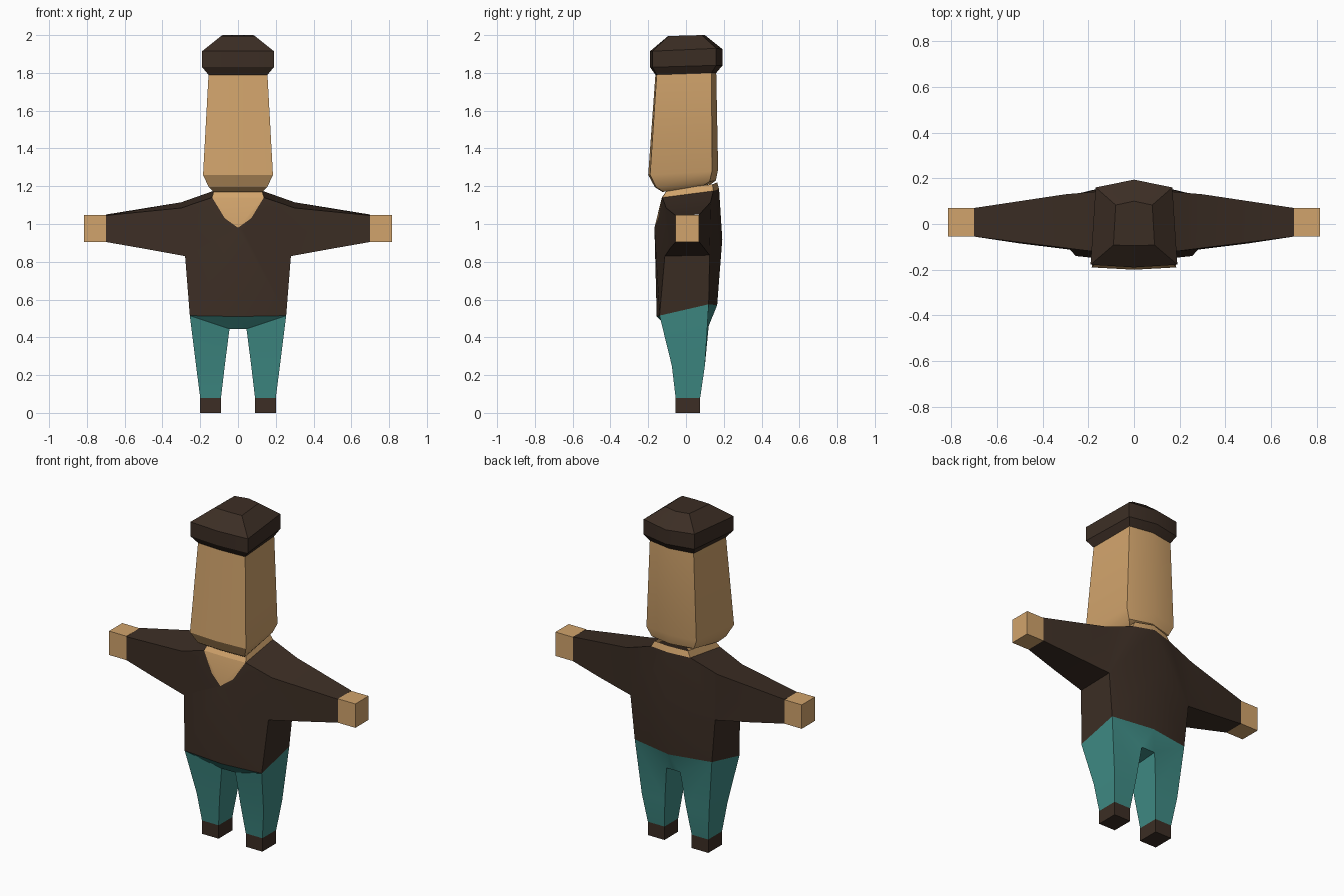
import bpy, bmesh
from mathutils import Vector

if "Cube" in bpy.data.objects:
    bpy.data.objects.remove(bpy.data.objects["Cube"])


def mat(name, rgb):
    m = bpy.data.materials.new(name)
    m.diffuse_color = (*rgb, 1)
    m.use_nodes = True
    m.node_tree.nodes["Principled BSDF"].inputs["Base Color"].default_value = m.diffuse_color
    return m


BROWN = mat("dark brown", (0.045, 0.027, 0.018))
SKIN = mat("tan skin", (0.64, 0.37, 0.15))
TEAL = mat("teal", (0.05, 0.26, 0.235))


def half_ring(xf, xb, yfm, yf, yb, ybm, zs):
    """Right half of a six-sided section: front middle, two corners, back middle."""
    return [(0, yfm, zs[0]), (xf, yf, zs[1]), (xb, yb, zs[2]), (0, ybm, zs[3])]


def strips(rings, bm, closed=False, skip=()):
    """Skin a list of four-point rings; returns the vertices by ring."""
    vs = [[p if isinstance(p, bmesh.types.BMVert) else bm.verts.new(p) for p in r] for r in rings]
    for i in range(len(vs) - 1):
        for j in range(4 if closed else 3):
            if (i, j) not in skip:
                k = (j + 1) % 4
                bm.faces.new((vs[i][j], vs[i][k], vs[i + 1][k], vs[i + 1][j]))
    return vs


def finish(name, bm, mats):
    """Mirror the half mesh across x = 0, weld it and make the object."""
    bmesh.ops.mirror(bm, geom=bm.verts[:] + bm.edges[:] + bm.faces[:],
                     axis='X', merge_dist=0.0001)
    bmesh.ops.remove_doubles(bm, verts=bm.verts[:], dist=0.0001)
    bmesh.ops.recalc_face_normals(bm, faces=bm.faces[:])
    me = bpy.data.meshes.new(name)
    bm.to_mesh(me)
    bm.free()
    ob = bpy.data.objects.new(name, me)
    bpy.context.collection.objects.link(ob)
    for m in mats:
        me.materials.append(m)
    bpy.ops.object.select_all(action='DESELECT')
    ob.select_set(True)
    bpy.context.view_layer.objects.active = ob
    bpy.ops.object.shade_smooth_by_angle(angle=0.5)
    return ob


def box_pair(name, lo, hi, material):
    bm = bmesh.new()
    lo, hi = Vector(lo), Vector(hi)
    bmesh.ops.create_cube(bm, size=1)
    for v in bm.verts:
        v.co = (lo + hi) / 2 + v.co * (hi - lo)
    finish(name, bm, [material])


# Shirt: torso sections, with sleeves drawn out of the open shoulder sides
waist = half_ring(0.255, 0.255, -0.155, -0.14, 0.12, 0.165, (0.51, 0.515, 0.575, 0.57))
collar = half_ring(0.138, 0.13, -0.128, -0.125, 0.145, 0.175, (1.14, 1.14, 1.175, 1.185))
bm = bmesh.new()
v = strips([
    waist,
    half_ring(0.28, 0.28, -0.167, -0.112, 0.125, 0.192, (0.98, 0.83, 0.835, 0.92)),
    collar], bm, skip={(1, 1)})
strips([
    [v[1][1], v[1][2], v[2][2], v[2][1]],
    [(0.5, -0.085, 0.87), (0.5, 0.098, 0.87), (0.30, 0.13, 1.115), (0.30, -0.105, 1.085)],
    [(0.7, -0.055, 0.905), (0.7, 0.07, 0.905), (0.7, 0.07, 1.05), (0.7, -0.055, 1.045)]],
    bm, closed=True)


def chest(bm):
    return [f for f in bm.faces if f.calc_center_median().y < -0.1
            and max(w.co.x for w in f.verts) < 0.29 and f.calc_center_median().z > 0.8]


# V-neck opening cut into the chest faces
bmesh.ops.triangulate(bm, faces=chest(bm))
slopes = [(0.0, 0.98, 0.72), (0.07, 1.03, 1.65)]
for x, z, s in slopes:
    fs = chest(bm)
    geom = set(fs) | {e for f in fs for e in f.edges} | {w for f in fs for w in f.verts}
    bmesh.ops.bisect_plane(bm, geom=list(geom), dist=0.0005,
                           plane_co=(x, 0, z), plane_no=(-s, 0, 1))
for f in chest(bm):
    c = f.calc_center_median()
    if all(c.z > z + s * (c.x - x) for x, z, s in slopes):
        f.material_index = 1
finish("shirt", bm, [BROWN, SKIN])

# Neck
bm = bmesh.new()
strips([collar,
        half_ring(0.125, 0.11, -0.1, -0.1, 0.14, 0.165, (1.18, 1.18, 1.21, 1.22))], bm)
finish("neck", bm, [SKIN])

# Head
brow = half_ring(0.156, 0.145, -0.162, -0.155, 0.135, 0.16, (1.79, 1.79, 1.80, 1.80))
bm = bmesh.new()
v = strips([
    half_ring(0.13, 0.11, -0.125, -0.12, 0.095, 0.13, (1.17, 1.17, 1.205, 1.21)),
    half_ring(0.155, 0.14, -0.165, -0.158, 0.125, 0.158, (1.195, 1.195, 1.225, 1.23)),
    half_ring(0.185, 0.165, -0.2, -0.19, 0.138, 0.17, (1.26, 1.26, 1.28, 1.29)),
    brow], bm)
bm.faces.new(v[0])
finish("head", bm, [SKIN])

# Hat
bm = bmesh.new()
v = strips([
    brow,
    half_ring(0.19, 0.168, -0.19, -0.178, 0.16, 0.194, (1.83, 1.83, 1.84, 1.84)),
    half_ring(0.19, 0.168, -0.19, -0.178, 0.16, 0.194, (1.915, 1.915, 1.93, 1.925)),
    half_ring(0.09, 0.08, -0.095, -0.092, 0.083, 0.1, (1.995, 1.995, 2.0, 2.0))], bm)
bm.faces.new(v[-1])
finish("hat", bm, [BROWN])

# Trousers: one leg, then the hip and crotch faces joining it to its mirror
bm = bmesh.new()
v = strips([
    [waist[1], waist[2], (0.045, 0.12, 0.46), (0.045, -0.09, 0.445)],
    [(0.222, -0.075, 0.25), (0.222, 0.1, 0.25), (0.07, 0.1, 0.25), (0.07, -0.075, 0.25)],
    [(0.2, -0.055, 0.08), (0.2, 0.075, 0.08), (0.09, 0.075, 0.08), (0.09, -0.055, 0.08)]],
    bm, closed=True)
outer_f, outer_b, inner_b, inner_f = v[0]
mid_f, mid_b = bm.verts.new(waist[0]), bm.verts.new(waist[3])
low_f, low_b = bm.verts.new((0, -0.09, 0.445)), bm.verts.new((0, 0.12, 0.46))
for f in ((mid_f, outer_f, inner_f, low_f), (mid_b, low_b, inner_b, outer_b),
          (low_f, inner_f, inner_b, low_b)):
    bm.faces.new(f)
finish("trousers", bm, [TEAL])

# Hands and shoes
box_pair("hands", (0.7, -0.055, 0.905), (0.815, 0.07, 1.048), SKIN)
box_pair("shoes", (0.09, -0.055, 0), (0.2, 0.075, 0.08), BROWN)

# Stretch everything to the exact two-unit height (top of hat is already at z = 2)
